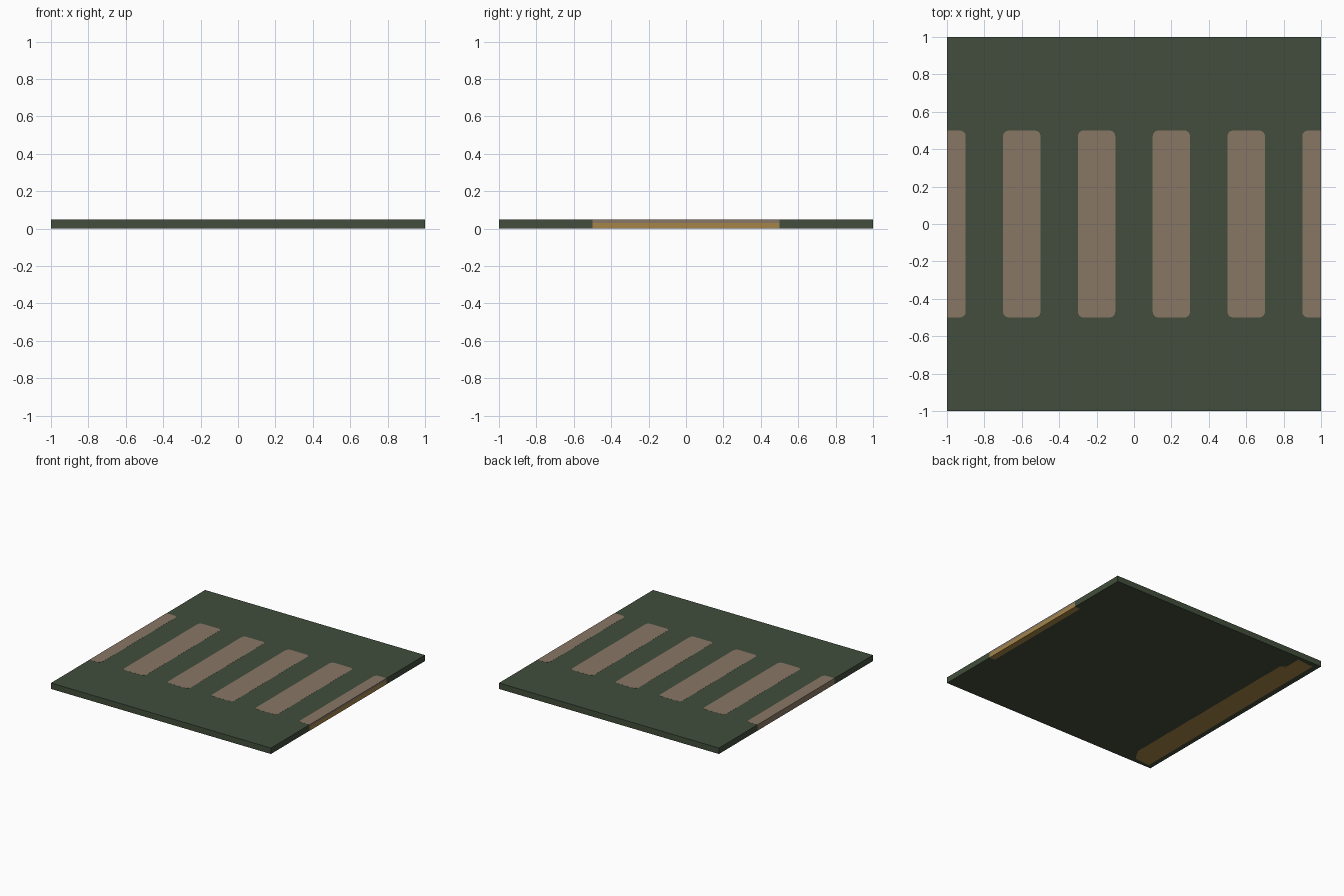
import bpy, bmesh, math

if "Cube" in bpy.data.objects:
    bpy.data.objects.remove(bpy.data.objects["Cube"])


def material(name, rgb):
    m = bpy.data.materials.new(name)
    m.diffuse_color = (*rgb, 1)
    m.use_nodes = True
    m.node_tree.nodes["Principled BSDF"].inputs["Base Color"].default_value = m.diffuse_color
    return m


GREEN = material("dark green", (0.054, 0.076, 0.045))
TAN = material("dusty tan", (0.25, 0.185, 0.13))
GOLD = material("ochre gold", (0.376, 0.235, 0.065))


def prism(name, outline, z0, z1, mat):
    """Extrude a flat outline between two heights."""
    bm = bmesh.new()
    face = bm.faces.new([bm.verts.new((x, y, z0)) for x, y in outline])
    ext = bmesh.ops.extrude_face_region(bm, geom=[face], use_keep_orig=True)
    for v in ext["geom"]:
        if isinstance(v, bmesh.types.BMVert):
            v.co.z = z1
    bmesh.ops.recalc_face_normals(bm, faces=bm.faces)
    mesh = bpy.data.meshes.new(name)
    bm.to_mesh(mesh)
    bm.free()
    mesh.materials.append(mat)
    ob = bpy.data.objects.new(name, mesh)
    bpy.context.collection.objects.link(ob)
    return ob


def rounded(x0, x1, y0, y1, r=0.03, steps=4):
    """Rounded rectangle; corners on the tile border stay square."""
    pts = []
    for cx, cy, start in ((x1, y1, 0), (x0, y1, 90), (x0, y0, 180), (x1, y0, 270)):
        if abs(cx) >= 1:
            pts.append((cx, cy))
            continue
        ox = cx - r if cx == x1 else cx + r
        oy = cy - r if cy == y1 else cy + r
        for i in range(steps + 1):
            a = math.radians(start + 90 * i / steps)
            pts.append((ox + r * math.cos(a), oy + r * math.sin(a)))
    return pts


# Road slab, a hair smaller so the inlays show at its surface
E = 0.9995
prism("road_slab", [(-E, -1), (E, -1), (E, 1), (-E, 1)], 0.0005, 0.0495, GREEN)

# Crossing stripes, the outer two halved by the tile border
for i in range(6):
    c = -1 + 0.4 * i
    x0, x1 = max(c - 0.1, -1), min(c + 0.1, 1)
    z0 = 0.001 if i == 0 else 0.03 if i == 5 else 0.045
    prism(f"stripe_{i + 1}", rounded(x0, x1, -0.5, 0.5), z0, 0.05, TAN)

# Gold inlay under the right-hand half stripe
prism("right_edge_inlay", rounded(0.95, 1, -0.5, 0.5, 0.01), 0, 0.03, GOLD)

# Gold strip on the underside along the left edge
prism("underside_strip",
      [(-0.96, -0.97), (-0.82, -0.96), (-0.76, -0.86), (-0.76, 0.80),
       (-0.80, 0.83), (-0.80, 0.97), (-0.95, 0.96)], 0, 0.003, GOLD)
